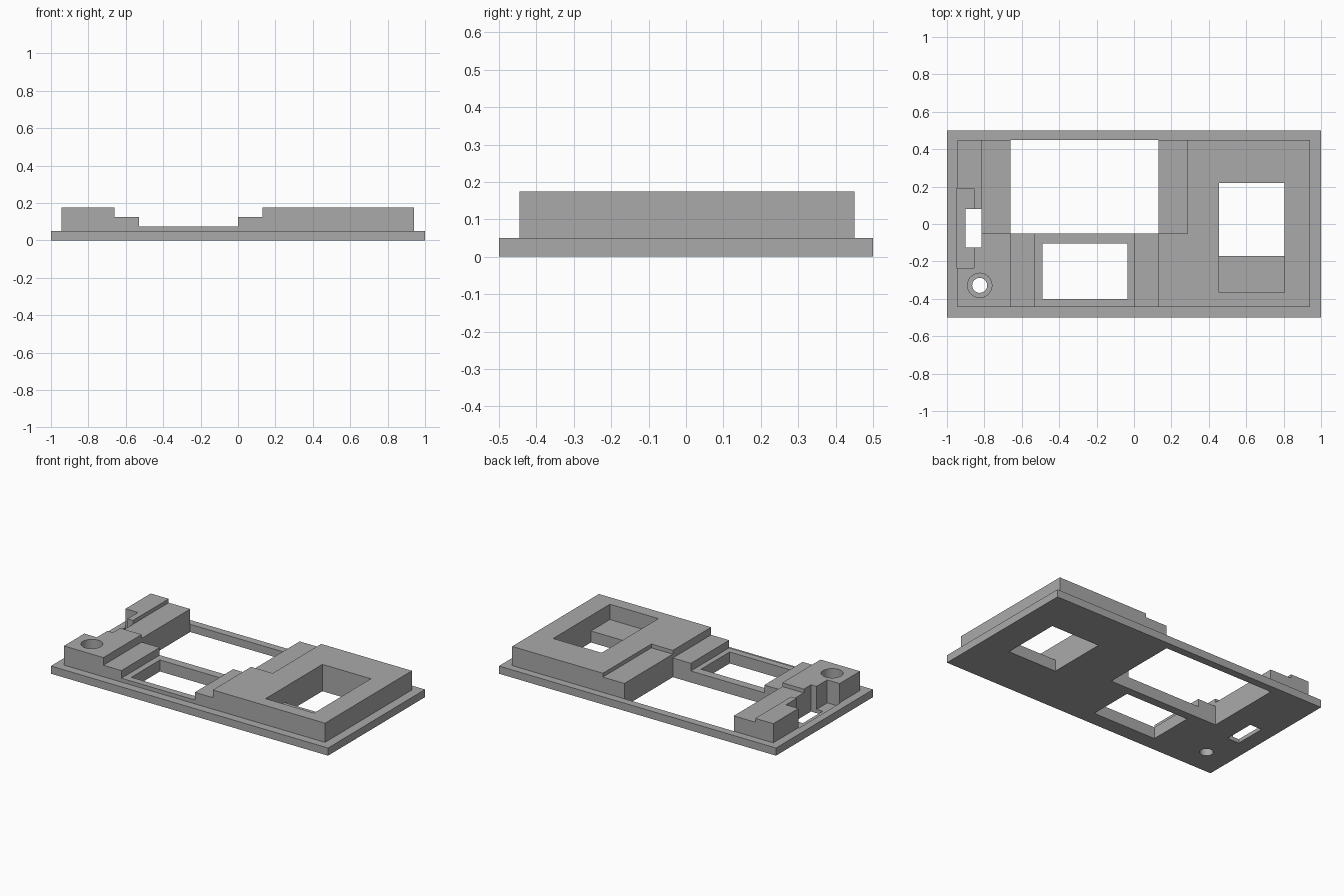
import bpy

cube = bpy.data.objects.get("Cube")
if cube:
    bpy.data.objects.remove(cube, do_unlink=True)

grey = bpy.data.materials.new("plain grey")
grey.use_nodes = True
colour = (0.4, 0.4, 0.4, 1)
grey.diffuse_color = colour
grey.node_tree.nodes["Principled BSDF"].inputs["Base Color"].default_value = colour


def box(name, x, y, z):
    """Box from (low, high) ranges on each axis."""
    bpy.ops.mesh.primitive_cube_add(size=1)
    ob = bpy.context.object
    ob.name = name
    ranges = (x, y, z)
    for v in ob.data.vertices:
        v.co = [lo if c < 0 else hi for c, (lo, hi) in zip(v.co, ranges)]
    ob.data.materials.append(grey)
    return ob


def cylinder(name, x, y, radius, z):
    bpy.ops.mesh.primitive_cylinder_add(vertices=48, radius=radius, depth=z[1] - z[0],
                                        location=(x, y, sum(z) / 2))
    ob = bpy.context.object
    ob.name = name
    ob.data.materials.append(grey)
    return ob


def combine(target, tool, operation):
    mod = target.modifiers.new(tool.name, "BOOLEAN")
    mod.operation = operation
    mod.solver = "EXACT"
    mod.object = tool
    bpy.context.view_layer.objects.active = target
    bpy.ops.object.modifier_apply(modifier=mod.name)
    bpy.data.objects.remove(tool, do_unlink=True)


# Flange plate with the raised body on it
HIGH = 0.3      # cutters reach above the body
LOW = -0.1      # and below the plate
housing = box("panel_housing", (-1, 1), (-0.5, 0.5), (0, 0.05))
combine(housing, box("raised_body", (-0.945, 0.94), (-0.445, 0.45), (0.02, 0.175)), "UNION")

cuts = [
    # Display window, open through the body's back wall
    ("window_back_gap", (-0.66, 0.13), (-0.05, 0.6), (0.05, HIGH)),
    ("display_window", (-0.66, 0.13), (-0.05, 0.45), (LOW, HIGH)),
    # Shallow ledges beside the display window
    ("left_ledge", (0.1, 0.285), (-0.05, 0.6), (0.15, HIGH)),
    ("right_ledge", (-0.815, -0.6), (-0.05, 0.6), (0.15, HIGH)),
    # Stepped recess and small front window
    ("front_step", (-0.66, 0.13), (-0.6, 0), (0.125, HIGH)),
    ("front_recess", (-0.53, 0), (-0.6, 0), (0.075, HIGH)),
    ("front_window", (-0.49, -0.035), (-0.4, -0.105), (LOW, HIGH)),
    # Square opening with an inner shelf
    ("shelf_pocket", (0.455, 0.805), (-0.365, 0.22), (0.075, HIGH)),
    ("square_opening", (0.455, 0.805), (-0.17, 0.22), (LOW, HIGH)),
    # Side slot and its through hole
    ("side_slot", (-0.95, -0.855), (-0.235, 0.19), (0.025, HIGH)),
    ("slot_hole", (-0.9, -0.815), (-0.125, 0.08), (LOW, HIGH)),
]
for cut in cuts:
    combine(housing, box(*cut), "DIFFERENCE")

# Counterbored screw hole
for name, radius, bottom in (("counterbore", 0.065, 0.05), ("screw_hole", 0.04, LOW)):
    combine(housing, cylinder(name, -0.825, -0.328, radius, (bottom, HIGH)), "DIFFERENCE")

bpy.ops.object.select_all(action="DESELECT")
housing.select_set(True)
bpy.context.view_layer.objects.active = housing
bpy.ops.object.shade_smooth_by_angle()
